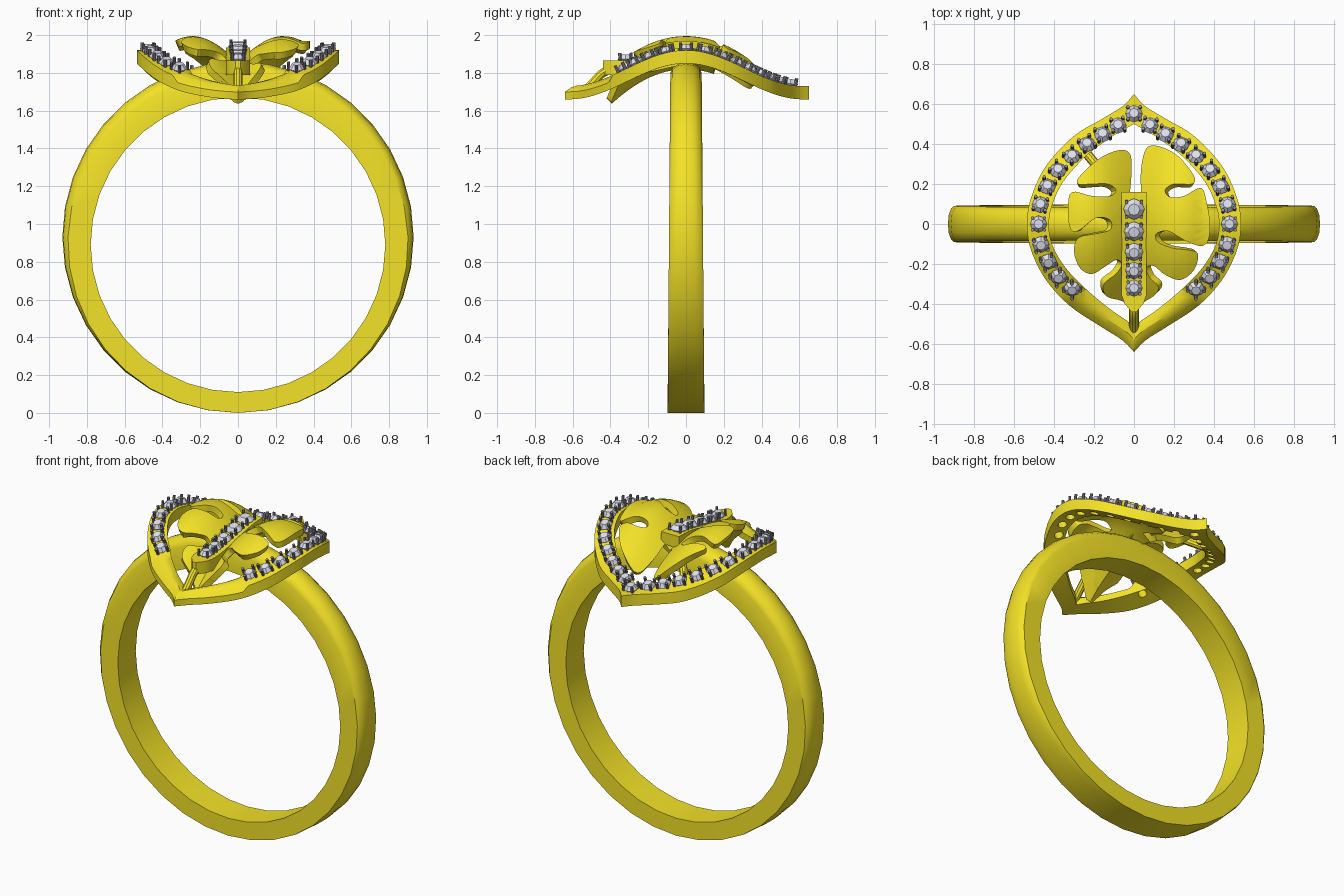
import bpy, bmesh, math
from mathutils import Vector, Matrix

if "Cube" in bpy.data.objects:
    bpy.data.objects.remove(bpy.data.objects["Cube"])


def material(name, rgb):
    m = bpy.data.materials.new(name)
    m.diffuse_color = (*rgb, 1)
    m.use_nodes = True
    m.node_tree.nodes["Principled BSDF"].inputs["Base Color"].default_value = m.diffuse_color
    return m


GOLD = material("gold", (0.90, 0.76, 0.02))
GEM = material("gem", (0.74, 0.74, 0.86))
STEEL = material("prong_grey", (0.28, 0.28, 0.33))


def finish(name, bm, mat, smooth=35):
    bmesh.ops.recalc_face_normals(bm, faces=bm.faces)
    me = bpy.data.meshes.new(name)
    bm.to_mesh(me)
    bm.free()
    ob = bpy.data.objects.new(name, me)
    bpy.context.collection.objects.link(ob)
    me.materials.append(mat)
    if smooth:
        shade(ob, smooth)
    return ob


def activate(ob):
    bpy.ops.object.select_all(action='DESELECT')
    ob.select_set(True)
    bpy.context.view_layer.objects.active = ob


def shade(ob, angle=35):
    activate(ob)
    bpy.ops.object.shade_smooth_by_angle(angle=math.radians(angle))


def spline(pts, n):
    """Catmull-Rom curve through pts, n steps per span."""
    p = [Vector(q) for q in pts]
    p = [p[0]] + p + [p[-1]]
    out = []
    for i in range(1, len(p) - 2):
        a, b, c, d = p[i - 1:i + 3]
        for k in range(n):
            t = k / n
            out.append(0.5 * (2 * b + (c - a) * t + (2 * a - 5 * b + 4 * c - d) * t * t
                              + (3 * b - a - 3 * c + d) * t ** 3))
    return out + [p[-2]]


def loft(name, sections, closed, mat=GOLD, smooth=35):
    bm = bmesh.new()
    rings = [[bm.verts.new(v) for v in s] for s in sections]
    n = len(rings[0])
    for i in range(len(rings) if closed else len(rings) - 1):
        a, b = rings[i], rings[(i + 1) % len(rings)]
        for j in range(n):
            k = (j + 1) % n
            bm.faces.new((a[j], a[k], b[k], b[j]))
    if not closed:
        bm.faces.new(rings[0])
        bm.faces.new(rings[-1])
    return finish(name, bm, mat, smooth)


def tube(name, pts, r):
    path = spline(pts, 5)
    secs = []
    for i, p in enumerate(path):
        t = (path[min(i + 1, len(path) - 1)] - path[max(i - 1, 0)]).normalized()
        q = t.to_track_quat('Z', 'Y')
        secs.append([p + q @ Vector((r * math.cos(a), r * math.sin(a), 0))
                     for a in [k * math.pi / 5 for k in range(10)]])
    return loft(name, secs, False)


# Ring band: eccentric hole, crowned outside that flattens towards the bottom
secs = []
for i in range(36):
    a = 2 * math.pi * i / 36
    s, c = math.sin(a), math.cos(a)
    w = 0.090 - 0.007 * c
    e = 0.03 * (1 + c)
    prof = [(-w, 0.78, 0.89), (w, 0.78, 0.89)]
    prof += [(w * u, 0.93 - e * d, 0.93) for u, d in
             ((1, 1), (0.85, 0.5), (0.5, 0.13), (0, 0), (-0.5, 0.13), (-0.85, 0.5), (-1, 1))]
    secs.append([(r * s, y, z0 + r * c) for y, r, z0 in prof])
loft("ring_band", secs, True)


# Pointed halo frame draped over a wave in y
def frame_z(y):
    return 1.825 + 0.095 * math.cos(math.pi * max(-1, min(1, y / 0.62)))


outer = [(0, 0.65), (0.055, 0.59), (0.16, 0.525), (0.30, 0.44), (0.44, 0.29), (0.515, 0.13),
         (0.535, 0), (0.515, -0.13), (0.44, -0.28), (0.32, -0.41), (0.17, -0.51), (0.06, -0.58), (0, -0.64)]
inner = [(0, 0.50), (0.045, 0.475), (0.12, 0.43), (0.24, 0.34), (0.355, 0.21), (0.41, 0.09),
         (0.425, 0), (0.41, -0.10), (0.345, -0.215), (0.24, -0.325), (0.12, -0.425), (0.04, -0.48), (0, -0.515)]
half = []
for o, n in zip(spline(outer, 5), spline(inner, 5)):
    m = (o + n) / 2
    drop = 0.03 if m.y < -0.36 else 0
    half.append([(p.x, p.y, frame_z(p.y) + dz) for p, dz in
                 ((o, -0.07), (o, -drop), (o.lerp(n, .25), -drop * .25), (m, 0),
                  (o.lerp(n, .75), -drop * .25), (n, -drop), (n, -0.07))])
secs = half + [[(-x, y, z) for x, y, z in s] for s in half[-2:0:-1]]
frame = loft("halo_frame", secs, True, smooth=0)


# Central bar: tapered end and S-shaped rise
def bar_z(y):
    t = max(0, min(1, (y + 0.33) / 0.46))
    return 1.865 + 0.07 * t * t * (3 - 2 * t)


secs = []
for i in range(15):
    y = 0.16 - 0.60 * i / 14
    w = 0.063 if y > -0.38 else max(0.012, 0.063 * (y + 0.45) / 0.07)
    z = bar_z(y)
    secs.append([(-w, y, z - 0.075), (w, y, z - 0.075), (w, y, z), (-w, y, z)])
bar = loft("center_bar", secs, False, smooth=0)

# Stone positions: (x, y, radius, height function)
stones = [(0, 0.55, 0.043, frame_z)]
for x, y in ((0.08, 0.49), (0.157, 0.445), (0.235, 0.395), (0.31, 0.335), (0.38, 0.265), (0.433, 0.185),
             (0.468, 0.095), (0.477, 0), (0.465, -0.10), (0.428, -0.185), (0.378, -0.26), (0.31, -0.32)):
    stones += [(s * x, y, 0.042, frame_z) for s in (1, -1)]
stones += [(0, y, r, bar_z) for y, r in
           ((0.075, 0.053), (-0.035, 0.05), (-0.138, 0.046), (-0.232, 0.043), (-0.32, 0.042))]

# Faceted stones, their prongs and the drilled holes beneath them
gems, prongs, drill = bmesh.new(), bmesh.new(), bmesh.new()
for x, y, r, f in stones:
    slope = (f(y + 0.01) - f(y - 0.01)) / 0.02
    mat = Matrix.Translation((x, y, f(y))) @ Matrix.Rotation(math.atan(slope), 4, 'X')
    for r1, r2, z0, z1 in ((r, r * 0.55, 0.008, 0.032), (0.001, r, -0.035, 0.008)):
        bmesh.ops.create_cone(gems, segments=8, radius1=r1, radius2=r2, depth=z1 - z0, cap_ends=True,
                              matrix=mat @ Matrix.Translation((0, 0, (z0 + z1) / 2)))
    along = math.atan2(y, x) if f is frame_z else 0
    for k in range(4):
        a = along + math.pi / 4 + k * math.pi / 2
        off = Matrix.Translation((r * math.cos(a), r * math.sin(a), 0.016))
        bmesh.ops.create_cone(prongs, segments=8, radius1=0.0085, radius2=0.0085, depth=0.05,
                              cap_ends=True, matrix=mat @ off)
    bmesh.ops.create_cone(drill, segments=12, radius1=r * 0.62, radius2=r * 0.62, depth=0.25,
                          cap_ends=True, matrix=mat)
finish("stones", gems, GEM, 0)
finish("prongs", prongs, STEEL)
cutter = finish("hole_cutter", drill, GOLD, 0)
cutter.hide_render = True
for ob in (frame, bar):
    mod = ob.modifiers.new("holes", 'BOOLEAN')
    mod.operation, mod.solver, mod.object = 'DIFFERENCE', 'EXACT', cutter
    activate(ob)
    bpy.ops.object.modifier_apply(modifier=mod.name)
    shade(ob, 30)
bpy.data.objects.remove(cutter)

# Lobed leaf: smoothed outline, sliced into a grid, then curved
right = [(0.035, 0.16), (0.035, 0.27), (0.06, 0.375), (0.12, 0.39), (0.125, 0.32), (0.14, 0.24), (0.155, 0.17),
         (0.19, 0.135), (0.25, 0.155), (0.29, 0.20), (0.335, 0.18), (0.365, 0.10), (0.38, 0.0), (0.37, -0.085),
         (0.33, -0.11), (0.25, -0.08), (0.17, -0.035), (0.11, -0.05), (0.12, -0.09), (0.19, -0.12), (0.27, -0.13),
         (0.32, -0.15), (0.30, -0.23), (0.23, -0.28), (0.15, -0.25), (0.10, -0.21), (0.06, -0.22),
         (0.08, -0.27), (0.12, -0.31), (0.11, -0.35), (0.05, -0.39), (0, -0.42)]
right[4:10] = [(0.22, 0.34), (0.30, 0.24), (0.29, 0.20), (0.20, 0.20), (0.155, 0.17), (0.18, 0.135), (0.25, 0.14)]
left = [(0.02, 0.16), (0.012, 0.27), (0.02, 0.35), (0.07, 0.37), (0.17, 0.33), (0.27, 0.24), (0.28, 0.20),
        (0.21, 0.20), (0.13, 0.20), (0.09, 0.17), (0.12, 0.14), (0.21, 0.14), (0.31, 0.16), (0.33, 0.08),
        (0.32, -0.02), (0.28, -0.035), (0.19, 0.03), (0.12, 0.02), (0.12, -0.03), (0.20, -0.05), (0.28, -0.07),
        (0.30, -0.14), (0.27, -0.22), (0.21, -0.25), (0.14, -0.21), (0.09, -0.18), (0.06, -0.20), (0.09, -0.25),
        (0.15, -0.30), (0.14, -0.36), (0.06, -0.385), (0, -0.42)]


def leaf_z(x, y):
    return 1.86 + 0.135 * math.sin(min(abs(x) / 0.24, 1.4) * math.pi / 2) - 1.1 * y * y


loop = spline(right, 4) + [Vector((-p.x, p.y)) for p in reversed(spline(left, 4)[:-1])]
bm = bmesh.new()
face = bm.faces.new([bm.verts.new((p.x, p.y, 0)) for p in loop])
bmesh.ops.triangulate(bm, faces=[face])
for k in range(-11, 12):
    for axis in ((1, 0, 0), (0, 1, 0)):
        bmesh.ops.bisect_plane(bm, geom=bm.verts[:] + bm.edges[:] + bm.faces[:],
                               plane_co=[k * 0.038 * c for c in axis], plane_no=axis, dist=1e-5)
for v in bm.verts:
    v.co.z = leaf_z(v.co.x, v.co.y)
bmesh.ops.recalc_face_normals(bm, faces=bm.faces)
if sum(f.normal.z for f in bm.faces) < 0:
    bmesh.ops.reverse_faces(bm, faces=bm.faces)
me = bpy.data.meshes.new("leaf")
bm.to_mesh(me)
bm.free()
leaf = bpy.data.objects.new("leaf", me)
bpy.context.collection.objects.link(leaf)
me.materials.append(GOLD)
mod = leaf.modifiers.new("thickness", 'SOLIDIFY')
mod.thickness, mod.offset = 0.04, -1
activate(leaf)
bpy.ops.object.modifier_apply(modifier=mod.name)
shade(leaf, 40)

# Hooked stem to the front tip and small connector at the back left
tube("leaf_stem", [(0, -0.38, 1.82), (0, -0.44, 1.80), (0, -0.49, 1.75), (0, -0.54, 1.70)], 0.024)
tube("leaf_connector", [(-0.25, 0.37, 1.75), (-0.21, 0.32, 1.78), (-0.16, 0.26, 1.82)], 0.024)
